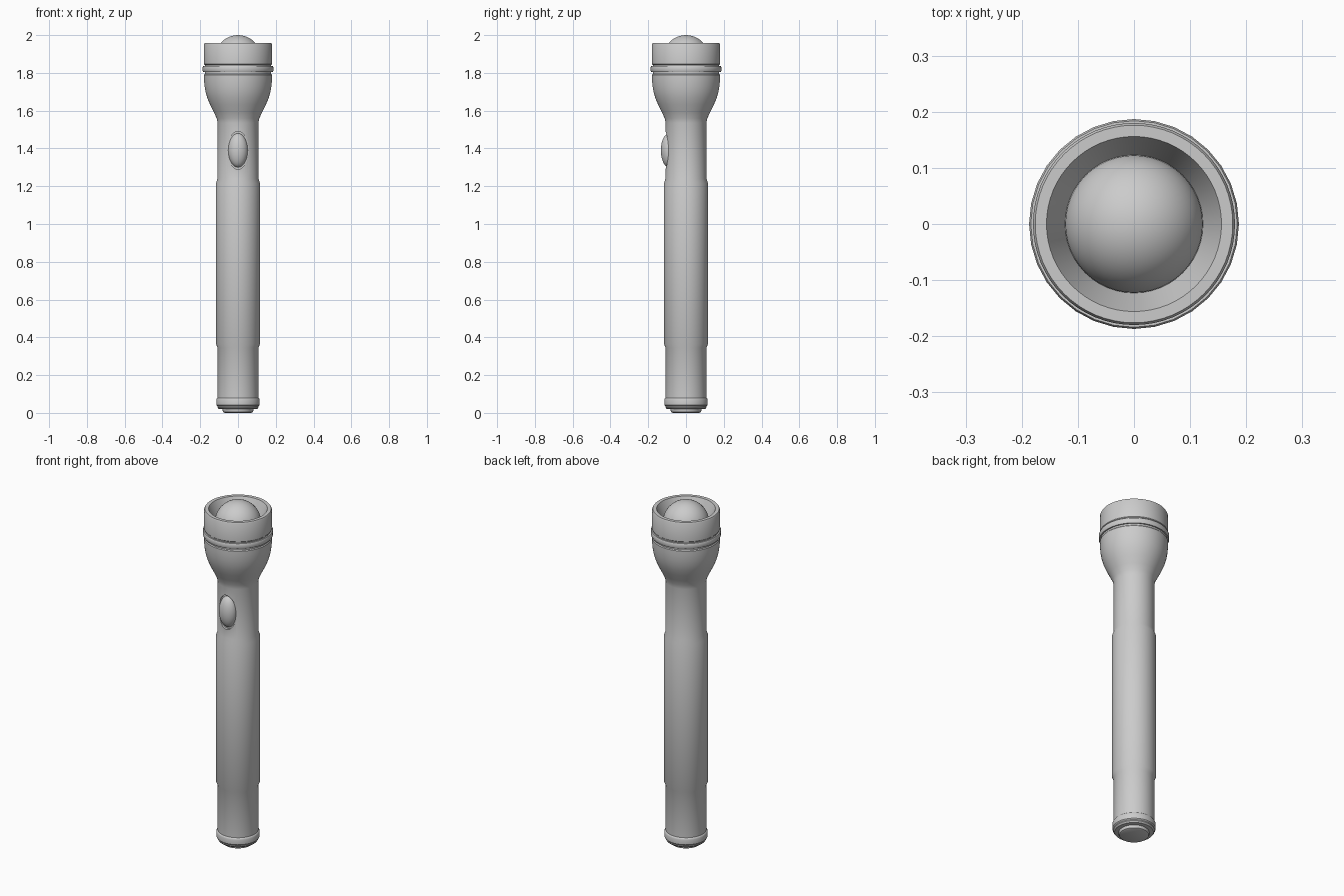
import bpy, bmesh, math
from mathutils import Matrix

if "Cube" in bpy.data.objects:
    bpy.data.objects.remove(bpy.data.objects["Cube"])


def finish(bm, name):
    bmesh.ops.recalc_face_normals(bm, faces=bm.faces)
    me = bpy.data.meshes.new(name)
    bm.to_mesh(me)
    bm.free()
    ob = bpy.data.objects.new(name, me)
    bpy.context.collection.objects.link(ob)
    return ob


def smooth(ob, angle=30):
    bpy.ops.object.select_all(action='DESELECT')
    ob.select_set(True)
    bpy.context.view_layer.objects.active = ob
    bpy.ops.object.shade_smooth_by_angle(angle=math.radians(angle))


def lathe(name, profile, n=64):
    """Revolve (radius, z) points about z; both ends are capped."""
    bm = bmesh.new()
    rings = [[bm.verts.new((r * math.cos(2 * math.pi * i / n),
                            r * math.sin(2 * math.pi * i / n), z))
              for i in range(n)] for r, z in profile]
    for a, b in zip(rings, rings[1:]):
        for i in range(n):
            j = (i + 1) % n
            bm.faces.new((a[i], a[j], b[j], b[i]))
    bm.faces.new(rings[0])
    bm.faces.new(rings[-1])
    return finish(bm, name)


def ellipsoid(name, centre, radii, seg=48, rings=24):
    bm = bmesh.new()
    bmesh.ops.create_uvsphere(bm, u_segments=seg, v_segments=rings, radius=1,
                              matrix=Matrix.Translation(centre) @ Matrix.Diagonal((*radii, 1)))
    return finish(bm, name)


# Tail cap with its raised end button
smooth(lathe("tail_cap", [(0.085, 0.02), (0.103, 0.022), (0.109, 0.03), (0.109, 0.036),
                          (0.114, 0.042), (0.115, 0.07), (0.112, 0.077), (0.108, 0.08)]))
smooth(lathe("tail_button", [(0.07, 0.0), (0.078, 0.004), (0.081, 0.012), (0.081, 0.03)]))

# Barrel, wider grip, neck and flared head underside
body = lathe("body", [(0.108, 0.075), (0.108, 0.345), (0.117, 0.365), (0.117, 1.215),
                      (0.108, 1.24), (0.108, 1.535), (0.113, 1.56), (0.128, 1.592),
                      (0.148, 1.632), (0.163, 1.668), (0.172, 1.70), (0.177, 1.73),
                      (0.18, 1.765), (0.18, 1.79), (0.176, 1.795), (0.176, 1.805)])

# Oval recess around the switch
bm = bmesh.new()
bmesh.ops.create_cone(bm, cap_ends=True, segments=48, radius1=1, radius2=1, depth=1,
                      matrix=Matrix.Translation((0, -0.143, 1.39))
                      @ Matrix.Diagonal((0.056, 0.1, 0.1, 1))
                      @ Matrix.Rotation(math.pi / 2, 4, 'X'))
cutter = finish(bm, "switch_cutter")
cutter.hide_render = True
cut = body.modifiers.new("switch_recess", 'BOOLEAN')
cut.object, cut.operation, cut.solver = cutter, 'DIFFERENCE', 'EXACT'
bpy.context.view_layer.objects.active = body
bpy.ops.object.modifier_apply(modifier=cut.name)
bpy.data.objects.remove(cutter)
smooth(body)

# Switch
smooth(ellipsoid("switch", (0, -0.09, 1.39), (0.052, 0.043, 0.09)))

# Ring below the bezel
smooth(lathe("head_ring", [(0.17, 1.805), (0.184, 1.805), (0.187, 1.812),
                           (0.187, 1.83), (0.184, 1.836), (0.17, 1.836)], 32))

# Bezel with its inner bowl
smooth(lathe("bezel", [(0.176, 1.83), (0.176, 1.842), (0.18, 1.846), (0.18, 1.95),
                       (0.176, 1.957), (0.156, 1.957), (0.153, 1.95), (0.121, 1.87)]))

# Domed lens
smooth(ellipsoid("lens", (0, 0, 1.877), (0.123, 0.123, 0.123)))
